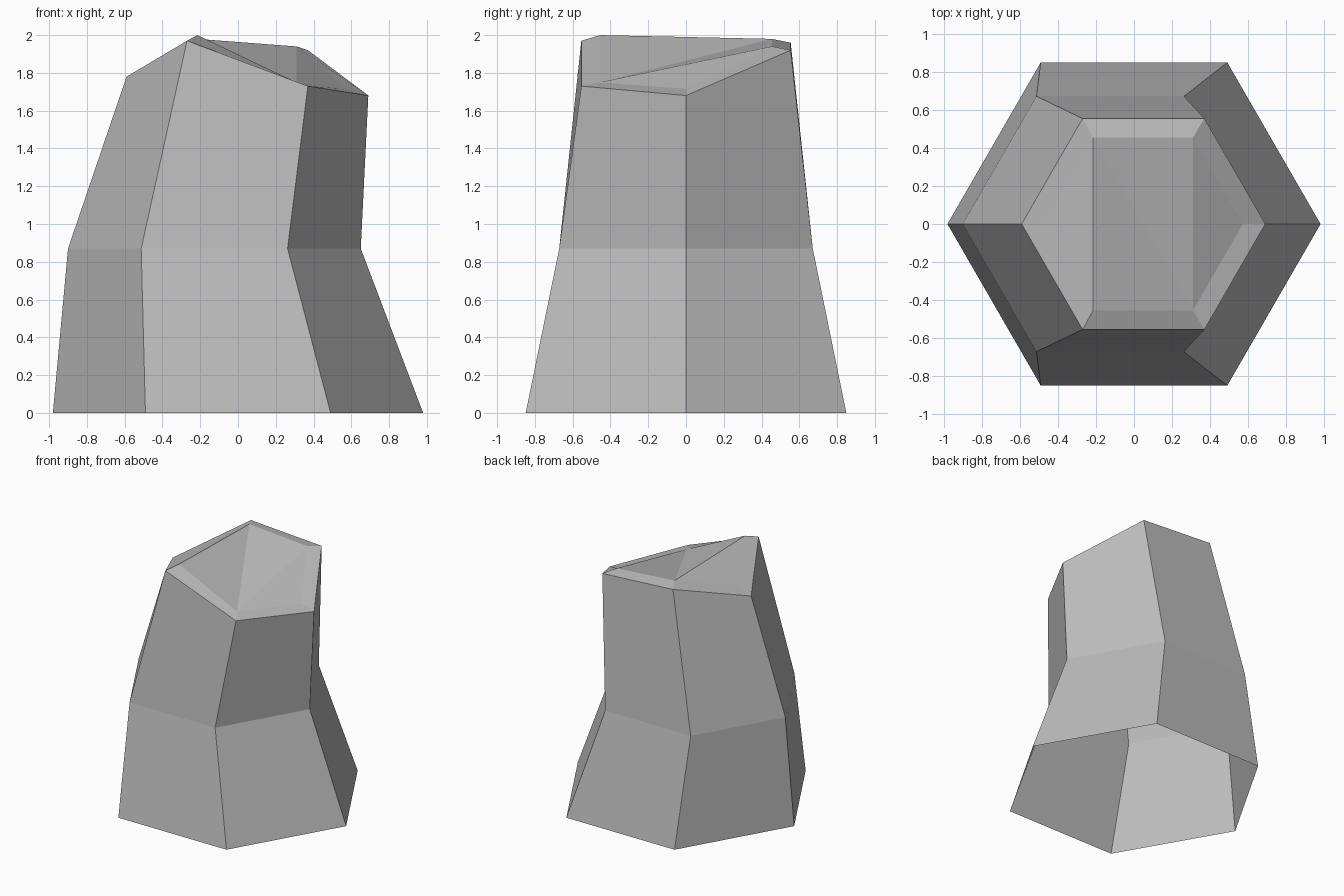
import bpy, bmesh
from math import cos, sin, radians

cube = bpy.data.objects.get("Cube")
if cube:
    bpy.data.objects.remove(cube, do_unlink=True)

# Plain grey stone
stone = bpy.data.materials.new("grey_stone")
stone.use_nodes = True
colour = (0.5, 0.5, 0.5, 1)
stone.diffuse_color = colour
stone.node_tree.nodes["Principled BSDF"].inputs["Base Color"].default_value = colour

SIDES = 6
bm = bmesh.new()


def ring(centre_x, radius, heights):
    """Six-sided cross-section, with one height per corner."""
    return [bm.verts.new((centre_x + radius * cos(radians(60 * i)),
                          radius * sin(radians(60 * i)), z))
            for i, z in enumerate(heights)]


# Foot, waist, slanted rim and chamfered crown
rings = [
    ring(0, 0.98, [0] * SIDES),
    ring(-0.125, 0.775, [0.87] * SIDES),
    ring(0.05, 0.64, [1.68, 1.92, 1.96, 1.78, 1.97, 1.73]),
    ring(0.047, 0.525, [1.715, 1.94, 1.98, 1.84, 2.0, 1.75]),
]

# Walls and chamfer (the underside stays open)
for low, high in zip(rings, rings[1:]):
    for i in range(SIDES):
        j = (i + 1) % SIDES
        bm.faces.new((low[i], low[j], high[j], high[i]))

# Folded crown facets
crown = rings[-1]
for facet in ((2, 3, 4), (2, 4, 5), (1, 2, 5), (0, 1, 5)):
    bm.faces.new([crown[i] for i in facet])

mesh = bpy.data.meshes.new("rock")
bm.to_mesh(mesh)
bm.free()
mesh.materials.append(stone)
rock = bpy.data.objects.new("rock", mesh)
bpy.context.collection.objects.link(rock)
